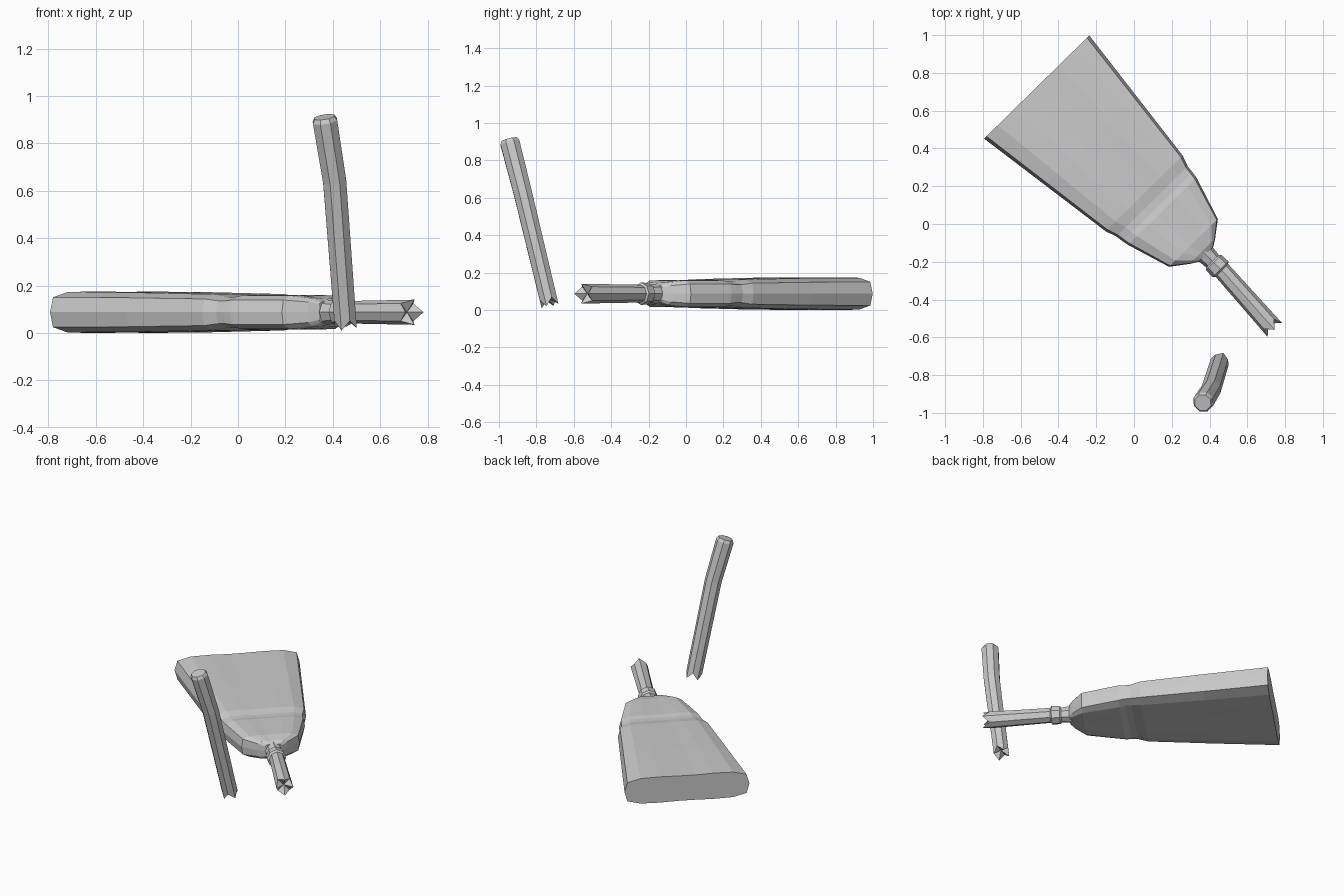
import bpy
import bmesh
from math import cos, sin, pi
from mathutils import Vector, Matrix

if "Cube" in bpy.data.objects:
    bpy.data.objects.remove(bpy.data.objects["Cube"])


def loft(name, rings, start_tip=None, end_tip=None):
    """Skin a list of equal-length rings; ends are n-gons, or fans to a tip point."""
    bm = bmesh.new()
    rows = [[bm.verts.new(p) for p in ring] for ring in rings]
    n = len(rows[0])
    for a, b in zip(rows, rows[1:]):
        for i in range(n):
            j = (i + 1) % n
            bm.faces.new((a[i], a[j], b[j], b[i]))
    for row, tip in ((rows[0], start_tip), (rows[-1], end_tip)):
        if tip is None:
            bm.faces.new(row)
        else:
            c = bm.verts.new(tip)
            for i in range(n):
                bm.faces.new((row[i], row[(i + 1) % n], c))
    bmesh.ops.recalc_face_normals(bm, faces=bm.faces)
    mesh = bpy.data.meshes.new(name)
    bm.to_mesh(mesh)
    bm.free()
    ob = bpy.data.objects.new(name, mesh)
    bpy.context.collection.objects.link(ob)
    return ob


def octagon(center, axis, r, jag=0.0, phase=0.0):
    """Eight-sided ring across an axis; jag pushes every second point along it."""
    axis = Vector(axis).normalized()
    side = axis.cross(Vector((0, 0, 1)) if abs(axis.z) < 0.7 else Vector((0, 1, 0))).normalized()
    up = side.cross(axis)
    return [Vector(center) + side * r * cos(a) + up * r * sin(a) + axis * (jag if i % 2 else 0)
            for i, a in enumerate(phase + k * pi / 4 for k in range(8))]


# Frame of the lying broom: local x along the broom, local y across it
U, V = Vector((0.70, -0.714, 0)), Vector((0.714, 0.70, 0))
frame = Matrix((U, V, Vector((0, 0, 1)))).transposed().to_4x4()
frame.translation = (-0.515, 0.725, 0.0875)

# Broom head: flattened section swept from the bristle edge to the shoulders
upper = [(1, 0), (0.955, 0.72), (0.74, 0.97), (0.42, 1), (0.14, 0.97),
         (-0.14, 0.96), (-0.42, 1), (-0.74, 0.97), (-0.955, 0.72)]
section = upper + [(-x, -z) for x, z in upper]
# station, sideways offset, half width, half thickness
stations = [(0, 0, 0.39, 0.0875), (0.40, 0.006, 0.338, 0.085), (0.80, 0.012, 0.286, 0.078),
            (0.86, 0.012, 0.265, 0.067), (0.90, 0.013, 0.26, 0.067), (0.935, 0.014, 0.254, 0.073),
            (1.17, 0.015, 0.181, 0.072), (1.235, 0.017, 0.095, 0.06), (1.26, 0.018, 0.055, 0.045)]
head = loft("broom_head", [[(u, off + w * x, t * z) for x, z in section]
                           for u, off, w, t in stations])
head.matrix_world = frame

# Collar binding the head to the handle
collar = loft("collar", [octagon((u, 0.019, 0), (1, 0, 0), r) for u, r in
                         ((1.22, 0.058), (1.265, 0.052), (1.31, 0.047), (1.32, 0.057),
                          (1.37, 0.06), (1.38, 0.046))])
collar.matrix_world = frame

# Handle stub, snapped off in a jagged star
stub = loft("handle_stub",
            [octagon((1.35, 0.022, 0), (1, 0, 0), 0.047),
             octagon((1.80, 0, 0), (1, 0, 0), 0.053, jag=-0.045)],
            end_tip=(1.755, 0, 0))
stub.matrix_world = frame

# Broken-off handle, standing with a slight bend and a jagged lower end
low, mid, top = Vector((0.455, -0.727, 0.022)), Vector((0.408, -0.876, 0.64)), Vector((0.366, -0.943, 0.90))
d1, d2 = mid - low, top - mid
loft("broken_handle",
     [octagon(low, d1, 0.05, jag=0.04, phase=pi / 8),
      octagon(mid, d1 + d2 * 2, 0.053, phase=pi / 8),
      octagon(top - d2.normalized() * 0.006, d2, 0.056, phase=pi / 8),
      octagon(top + d2.normalized() * 0.012, d2, 0.046, phase=pi / 8)],
     start_tip=low + d1.normalized() * 0.04)
